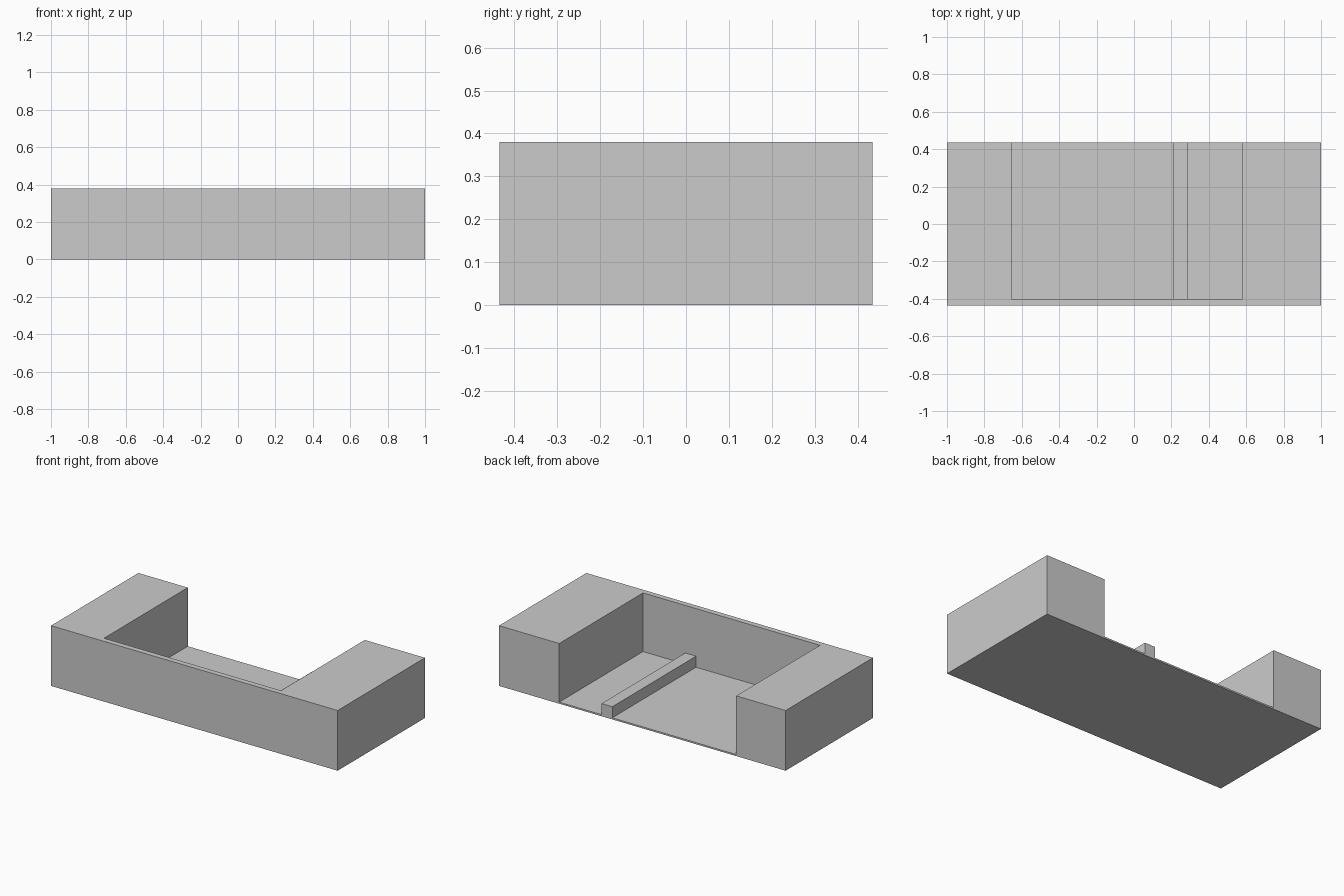
import bpy, bmesh

if "Cube" in bpy.data.objects:
    bpy.data.objects.remove(bpy.data.objects["Cube"])


def extrude_profile(name, profile, y0, y1):
    """Solid made by sweeping an x/z outline from y0 to y1."""
    bm = bmesh.new()
    face = bm.faces.new([bm.verts.new((x, y0, z)) for x, z in profile])
    swept = bmesh.ops.extrude_face_region(bm, geom=[face])
    verts = [g for g in swept["geom"] if isinstance(g, bmesh.types.BMVert)]
    bmesh.ops.translate(bm, verts=verts, vec=(0, y1 - y0, 0))
    bmesh.ops.recalc_face_normals(bm, faces=bm.faces)
    mesh = bpy.data.meshes.new(name)
    bm.to_mesh(mesh)
    bm.free()
    obj = bpy.data.objects.new(name, mesh)
    bpy.context.collection.objects.link(obj)
    return obj


HALF_DEPTH, HEIGHT = 0.435, 0.38
FLOOR, RIB_TOP = 0.01, 0.08
POCKET_L, POCKET_R = -0.655, 0.58
RIB_L, RIB_R = 0.21, 0.285

# Solid outer block
tray = extrude_profile("tray_body", [(-1, 0), (1, 0), (1, HEIGHT), (-1, HEIGHT)],
                       -HALF_DEPTH, HALF_DEPTH)

# Pocket open at the top and back, stepped around the low rib on its floor
pocket = extrude_profile("pocket_cutter", [
    (POCKET_L, FLOOR), (RIB_L, FLOOR), (RIB_L, RIB_TOP), (RIB_R, RIB_TOP),
    (RIB_R, FLOOR), (POCKET_R, FLOOR), (POCKET_R, 0.6), (POCKET_L, 0.6)],
    -0.40, 0.6)
pocket.hide_render = True

cut = tray.modifiers.new("pocket", "BOOLEAN")
cut.operation = "DIFFERENCE"
cut.solver = "EXACT"
cut.object = pocket

# Bake the cut and drop the cutter
bpy.context.view_layer.objects.active = tray
tray.select_set(True)
bpy.ops.object.modifier_apply(modifier=cut.name)
bpy.data.objects.remove(pocket)
